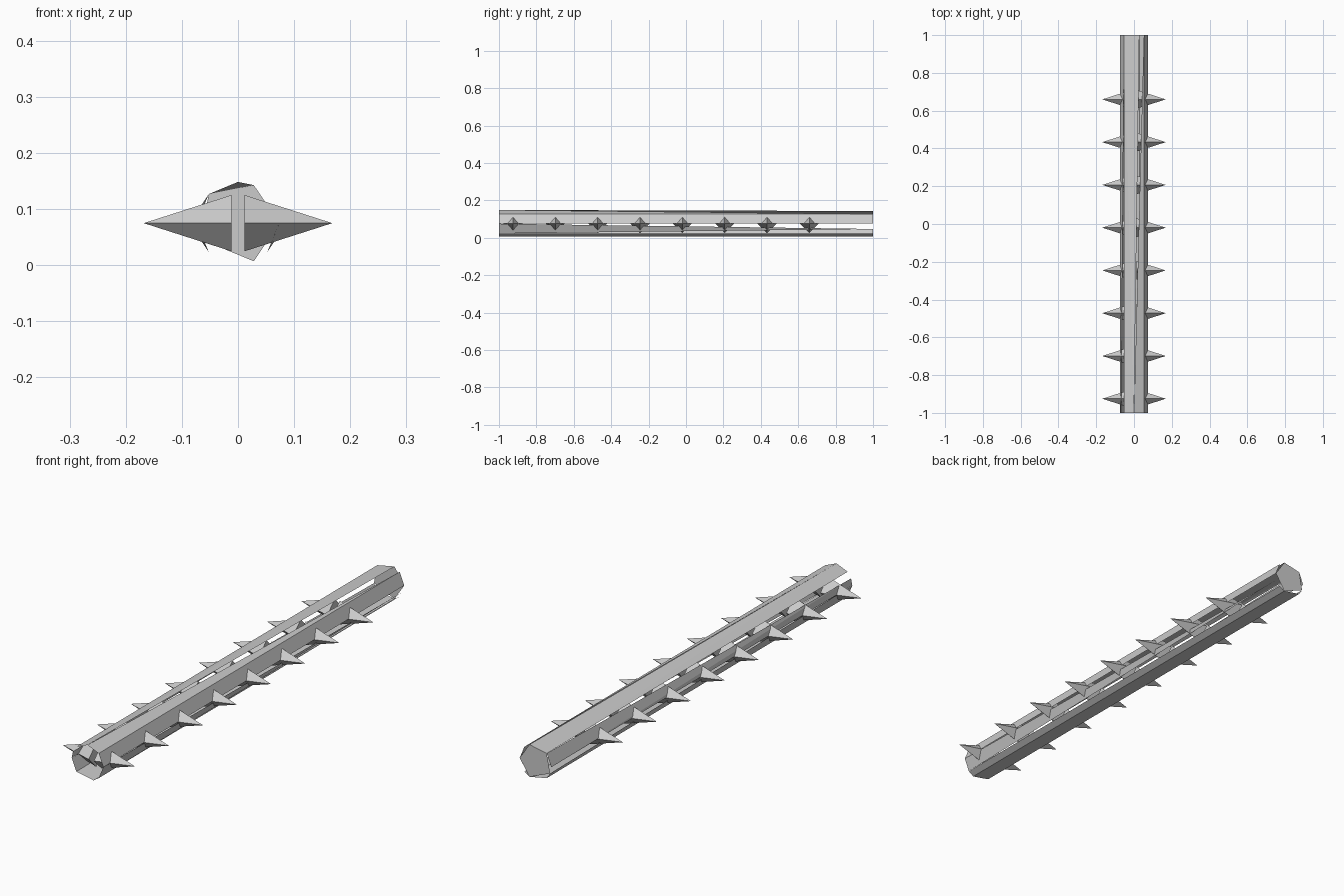
import bpy, bmesh
from math import cos, sin, pi
from mathutils import Matrix

if "Cube" in bpy.data.objects:
    bpy.data.objects.remove(bpy.data.objects["Cube"])

R, ZC, N = 0.0735, 0.075, 16


def rim(i, y):
    """Point number i on the sixteen-step rim of the log at depth y."""
    a = 2 * pi * i / N
    return (R * cos(a), y, ZC + R * sin(a))


def finish(name, bm):
    me = bpy.data.meshes.new(name)
    bm.to_mesh(me)
    bm.free()
    ob = bpy.data.objects.new(name, me)
    bpy.context.collection.objects.link(ob)
    return ob


def add_face(bm, pts):
    bm.faces.new([bm.verts.new(p) for p in pts])


# Log shell: long flat strips, some tapering to leave slits (front start, end, back start, end)
strips = [
    (0, 2, 0, 2),       # right upper
    (2, 4, 2, 2),       # top right, tapering to the back
    (4, 6, 3, 6),       # top
    (7, 8, 6, 8),       # left upper
    (8, 10, 9, 10),     # left lower
    (10, 13, 10, 13),   # bottom
    (13, 14, 13, 14),   # bottom right
    (14, 16, 15, 15),   # right lower, tapering to the back
]
bm = bmesh.new()
for a, b, c, d in strips:
    pts = [rim(a, -1), rim(b, -1), rim(d, 1)]
    if c != d:
        pts.append(rim(c, 1))
    # split into triangles so the twisted strips stay flat
    add_face(bm, pts[:3])
    if len(pts) == 4:
        add_face(bm, [pts[0], pts[2], pts[3]])
bmesh.ops.remove_doubles(bm, verts=bm.verts, dist=1e-5)
finish("log_shell", bm)

# Back end cap: five-sided, front end stays open
bm = bmesh.new()
add_face(bm, [rim(i, 1) for i in (13, 9, 6, 3, 0)])
finish("log_back_cap", bm)

# Spikes: eight pairs of four-sided points
bm = bmesh.new()
for i in range(8):
    y = -0.925 + i * 0.2264
    for s in (-1, 1):
        m = Matrix.Translation((s * 0.09, y, ZC)) @ Matrix.Rotation(s * pi / 2, 4, 'Y')
        bmesh.ops.create_cone(bm, cap_ends=True, segments=4, radius1=0.05,
                              radius2=0, depth=0.156, matrix=m)
bmesh.ops.remove_doubles(bm, verts=bm.verts, dist=1e-5)
finish("spikes", bm)
